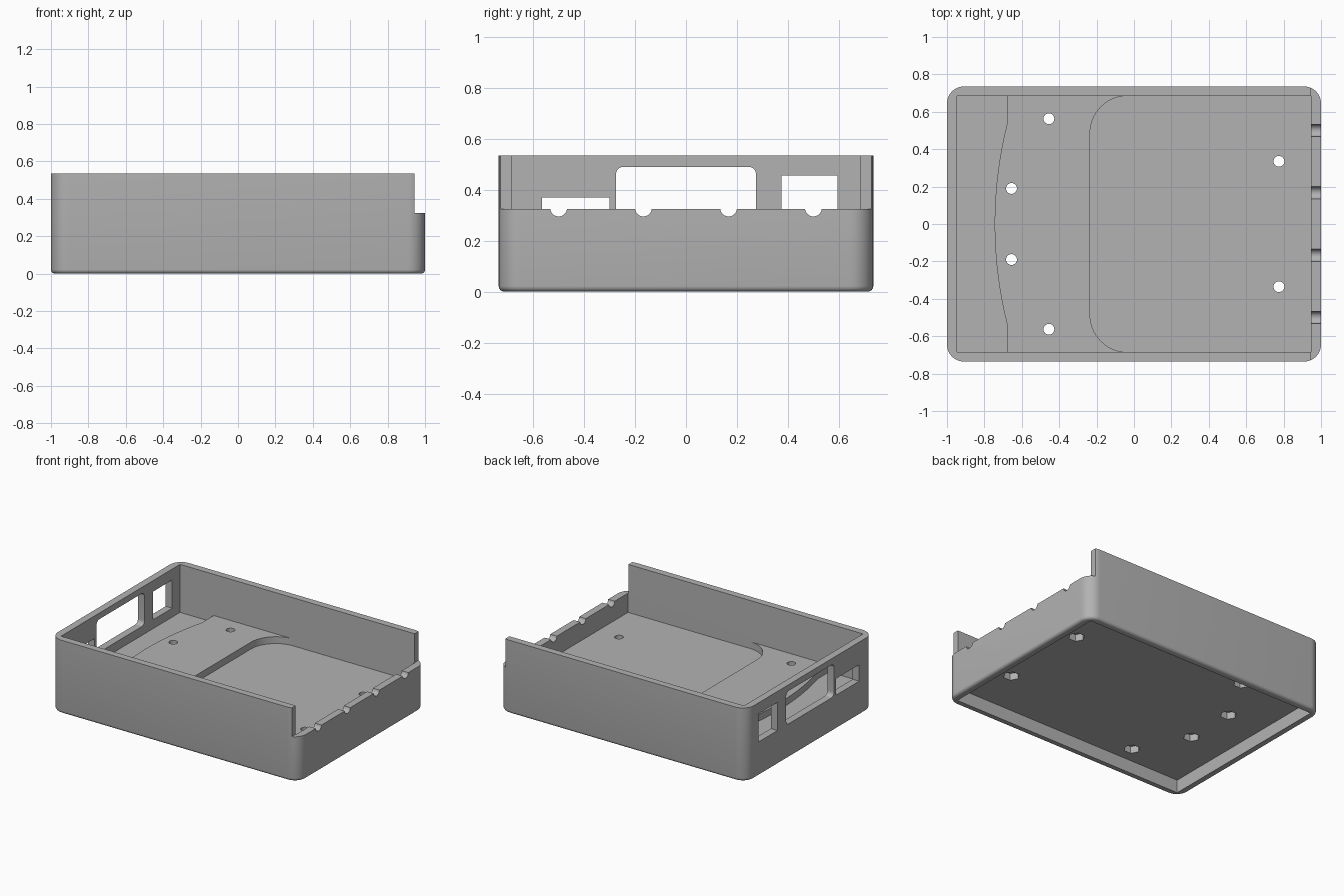
import bpy, bmesh
from math import sin, cos, pi, radians
from mathutils import Matrix

cube = bpy.data.objects.get("Cube")
if cube:
    bpy.data.objects.remove(cube, do_unlink=True)

grey = bpy.data.materials.new("matte grey plastic")
grey.use_nodes = True
COLOUR = (0.45, 0.45, 0.45, 1)
grey.diffuse_color = COLOUR
grey.node_tree.nodes["Principled BSDF"].inputs["Base Color"].default_value = COLOUR

LENGTH_X, WIDTH_Y, HEIGHT = 1.0, 0.735, 0.535
INNER_X, INNER_Y = 0.947, 0.685
RECESS, FLOOR, DECK, LOW = 0.095, 0.185, 0.235, 0.325


def arc(cx, cy, r, start, end, steps=10):
    """Points along an arc, angles in degrees."""
    angles = [radians(start + (end - start) * i / steps) for i in range(steps + 1)]
    return [(cx + r * cos(a), cy + r * sin(a)) for a in angles]


def rounded(x0, x1, y0, y1, r=0):
    """Outline of a rectangle, optionally with round corners."""
    if not r:
        return [(x0, y0), (x1, y0), (x1, y1), (x0, y1)]
    return (arc(x1 - r, y1 - r, r, 0, 90) + arc(x0 + r, y1 - r, r, 90, 180)
            + arc(x0 + r, y0 + r, r, 180, 270) + arc(x1 - r, y0 + r, r, 270, 360))


def prism(name, outline, low, high, along_x=False, bottom_bevel=0):
    """Extrude an outline along z, or a (y, z) outline along x."""
    bm = bmesh.new()
    base = bm.faces.new([bm.verts.new((u, v, low)) for u, v in outline])
    side = bmesh.ops.extrude_face_region(bm, geom=[base])["geom"]
    moved = [g for g in side if isinstance(g, bmesh.types.BMVert)]
    bmesh.ops.translate(bm, verts=moved, vec=(0, 0, high - low))
    if bottom_bevel:
        rim = [e for e in bm.edges if all(abs(v.co.z - low) < 1e-5 for v in e.verts)]
        bmesh.ops.bevel(bm, geom=rim, offset=bottom_bevel, segments=4,
                        profile=0.5, affect='EDGES')
    if along_x:
        turn = Matrix(((0, 0, 1), (1, 0, 0), (0, 1, 0))).to_4x4()
        bmesh.ops.transform(bm, matrix=turn, verts=bm.verts)
    bmesh.ops.recalc_face_normals(bm, faces=bm.faces)
    mesh = bpy.data.meshes.new(name)
    bm.to_mesh(mesh)
    bm.free()
    mesh.materials.append(grey)
    ob = bpy.data.objects.new(name, mesh)
    bpy.context.collection.objects.link(ob)
    return ob


def combine(target, tool, operation='DIFFERENCE'):
    """Apply a boolean and discard the tool."""
    tool.hide_render = True
    mod = target.modifiers.new("boolean", 'BOOLEAN')
    mod.operation, mod.solver, mod.object = operation, 'EXACT', tool
    graph = bpy.context.evaluated_depsgraph_get()
    mesh = bpy.data.meshes.new_from_object(target.evaluated_get(graph))
    target.modifiers.clear()
    target.data = mesh
    bpy.data.objects.remove(tool, do_unlink=True)


# Outer shell with a hollow top and a recessed underside
tray = prism("case_tray", rounded(-LENGTH_X, LENGTH_X, -WIDTH_Y, WIDTH_Y, 0.09),
             0, HEIGHT, bottom_bevel=0.022)
inside = rounded(-INNER_X, INNER_X, -INNER_Y, INNER_Y)
combine(tray, prism("cavity_cutter", inside, FLOOR, 1))
combine(tray, prism("recess_cutter", inside, -1, RECESS))

# Raised deck: bowed edge on one side, round-cornered pocket on the other
edge = INNER_Y + 0.01
deck = ([(-0.675, edge), (-0.675, 0.55)] + arc(1.451, 0, 2.196, 165.5, 194.5, 20)
        + [(-0.675, -0.55), (-0.675, -edge), (-0.035, -edge)]
        + arc(-0.035, -0.485, 0.2, 270, 180, 14)
        + arc(-0.035, 0.485, 0.2, 180, 90, 14) + [(-0.035, edge)])
combine(tray, prism("raised_deck", deck, 0.14, DECK), 'UNION')

# Lowered end wall
combine(tray, prism("end_wall_cutter", rounded(0.944, 2, -1, 1), LOW, 1))

# Half-round cable notches in the lowered wall
for y in (-0.5, -0.167, 0.167, 0.5):
    notch = arc(y, LOW + 0.003, 0.033, 0, 360, 24)[:-1]
    combine(tray, prism("notch_cutter", notch, 0.9, 1.1, along_x=True))

# Port openings in the tall end wall
for y0, y1, top, r in ((-0.275, 0.275, 0.49, 0.03), (0.375, 0.595, 0.455, 0),
                       (-0.565, -0.3, 0.37, 0)):
    combine(tray, prism("port_cutter", rounded(y0, y1, 0.25, top, r),
                        -1.1, -0.9, along_x=True))

# Screw holes with hexagonal nut pockets beneath
for x, y in ((-0.455, 0.563), (-0.655, 0.19), (0.775, 0.335)):
    for s in (-1, 1):
        combine(tray, prism("hole_cutter", arc(x, s * y, 0.029, 0, 360, 24)[:-1], 0, 0.4))
        combine(tray, prism("nut_cutter", arc(x, s * y, 0.055, 0, 360, 6)[:-1], 0, 0.145))

bpy.ops.object.select_all(action='DESELECT')
tray.select_set(True)
bpy.context.view_layer.objects.active = tray
bpy.ops.object.shade_smooth_by_angle(angle=radians(30))
